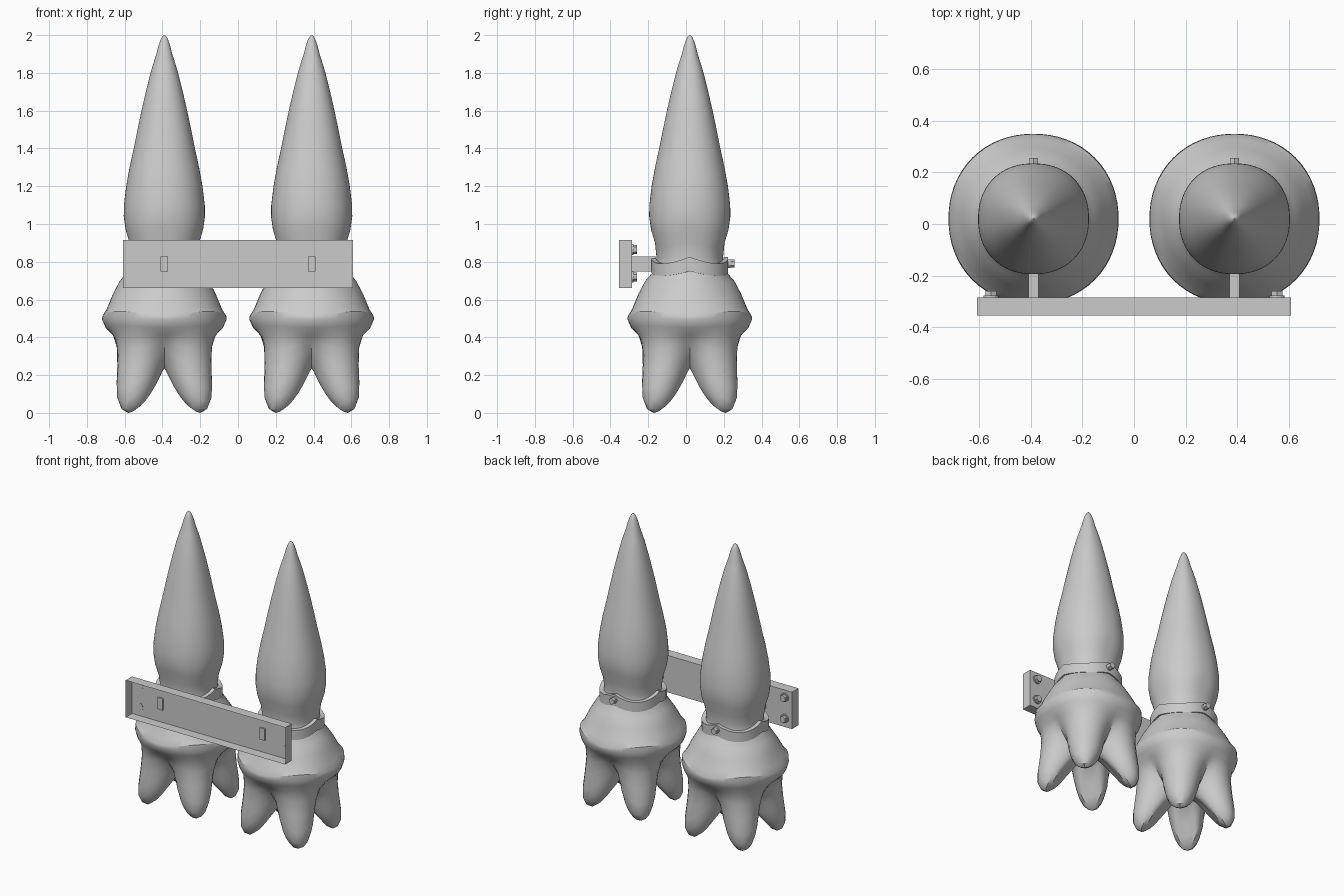
import bpy, math
from mathutils import Matrix

if "Cube" in bpy.data.objects:
    bpy.data.objects.remove(bpy.data.objects["Cube"])

CY, CX, SEG = 0.02, 0.39, 64


def make(name, verts, faces, loc=(0, 0, 0), smooth=None):
    me = bpy.data.meshes.new(name)
    me.from_pydata(verts, [], faces)
    ob = bpy.data.objects.new(name, me)
    ob.location = loc
    bpy.context.collection.objects.link(ob)
    if smooth:
        bpy.ops.object.select_all(action='DESELECT')
        ob.select_set(True)
        bpy.context.view_layer.objects.active = ob
        bpy.ops.object.shade_smooth_by_angle(angle=math.radians(smooth))
    return ob


def loft(name, axis, diag, loc, power=1.5, seg=SEG, smooth=32, closed=False):
    """Ring loft blending an on-axis (r, z) profile with a diagonal one."""
    verts, faces, n = [], [], len(axis)
    for (ra, za), (rd, zd) in zip(axis, diag):
        for i in range(seg):
            t = 2 * math.pi * i / seg
            w = abs(math.sin(2 * t)) ** power
            r = ra + (rd - ra) * w
            verts.append((r * math.cos(t), r * math.sin(t), za + (zd - za) * w))
    for j in range(n if closed else n - 1):
        a, b = j * seg, (j + 1) % n * seg
        for i in range(seg):
            k = (i + 1) % seg
            faces.append((a + i, a + k, b + k, b + i))
    if not closed:
        faces += [tuple(range(seg))[::-1], tuple((n - 1) * seg + i for i in range(seg))]
    return make(name, verts, faces, loc, smooth)


def box(name, lo, hi, open_front=False):
    v = [(x, y, z) for x in (lo[0], hi[0]) for y in (lo[1], hi[1]) for z in (lo[2], hi[2])]
    f = [(0, 1, 3, 2), (4, 6, 7, 5), (2, 3, 7, 6), (0, 2, 6, 4), (1, 5, 7, 3)]
    if not open_front:
        f.append((0, 4, 5, 1))
    return make(name, v, f)


def bolt(name, x, y0, y1, z, r, sides=6):
    bpy.ops.mesh.primitive_cylinder_add(
        vertices=sides, radius=r, depth=y1 - y0,
        location=(x, (y0 + y1) / 2, z), rotation=(math.pi / 2, 0, 0))
    bpy.context.object.name = name


# underside and four feet, from the centre outwards
foot_axis = [(.004, .25), (.04, .245), (.07, .24), (.095, .235), (.115, .235), (.13, .24),
             (.145, .25), (.165, .27), (.185, .295), (.21, .33), (.24, .375), (.27, .41)]
foot_diag = [(.004, .25), (.09, .20), (.15, .13), (.20, .06), (.235, .015), (.268, .0),
             (.298, .015), (.318, .06), (.318, .13), (.305, .23), (.295, .33), (.30, .41)]
# flared skirt
skirt_axis = [(.31, .45), (.33, .495), (.328, .512), (.305, .55), (.272, .63), (.235, .70), (.195, .745)]
skirt_diag = [(.325, .46), (.336, .50), (.333, .538), (.31, .565), (.275, .63), (.235, .69), (.20, .735)]
# neck and pointed upper body
spire = [(.177, .79), (.176, .82), (.184, .90), (.205, .97), (.215, 1.04), (.214, 1.10), (.202, 1.2),
         (.184, 1.3), (.162, 1.4), (.142, 1.5), (.121, 1.6), (.098, 1.7), (.073, 1.8),
         (.058, 1.85), (.042, 1.9), (.032, 1.94), (.022, 1.97), (.013, 1.99), (.003, 2.0)]
spire_diag = [(r * 1.03, z - (.02 if .85 < z < 1.1 else 0)) for r, z in spire]

for side in (-1, 1):
    x = side * CX
    tag = "left" if side < 0 else "right"
    loft(tag + "_body", foot_axis + skirt_axis + spire, foot_diag + skirt_diag + spire_diag, (x, CY, 0))
    # wavy clamp ring, dipping at the diagonals
    loft(tag + "_collar", [(.18, .75), (.203, .75), (.203, .825), (.18, .825)],
         [(.18, .725), (.212, .725), (.212, .79), (.18, .79)], (x, CY, 0),
         power=1, seg=32, smooth=25, closed=True)
    # stem joining collar to rail, and the screw at the rear
    box(tag + "_stem", (x - .02, -.295, .748), (x + .02, -.16, .828))
    bolt(tag + "_collar_washer", x, .205, .235, .79, .022, 12)
    bolt(tag + "_collar_bolt", x, .23, .257, .79, .021)
    # rail bolts
    for z in (.72, .865):
        bolt(tag + "_rail_washer", side * .555, -.287, -.277, z, .03, 12)
        bolt(tag + "_rail_bolt", side * .555, -.28, -.26, z, .024)

# open-fronted mounting rail
box("mounting_rail", (-.61, -.355, .66), (.61, -.285, .915), open_front=True)
